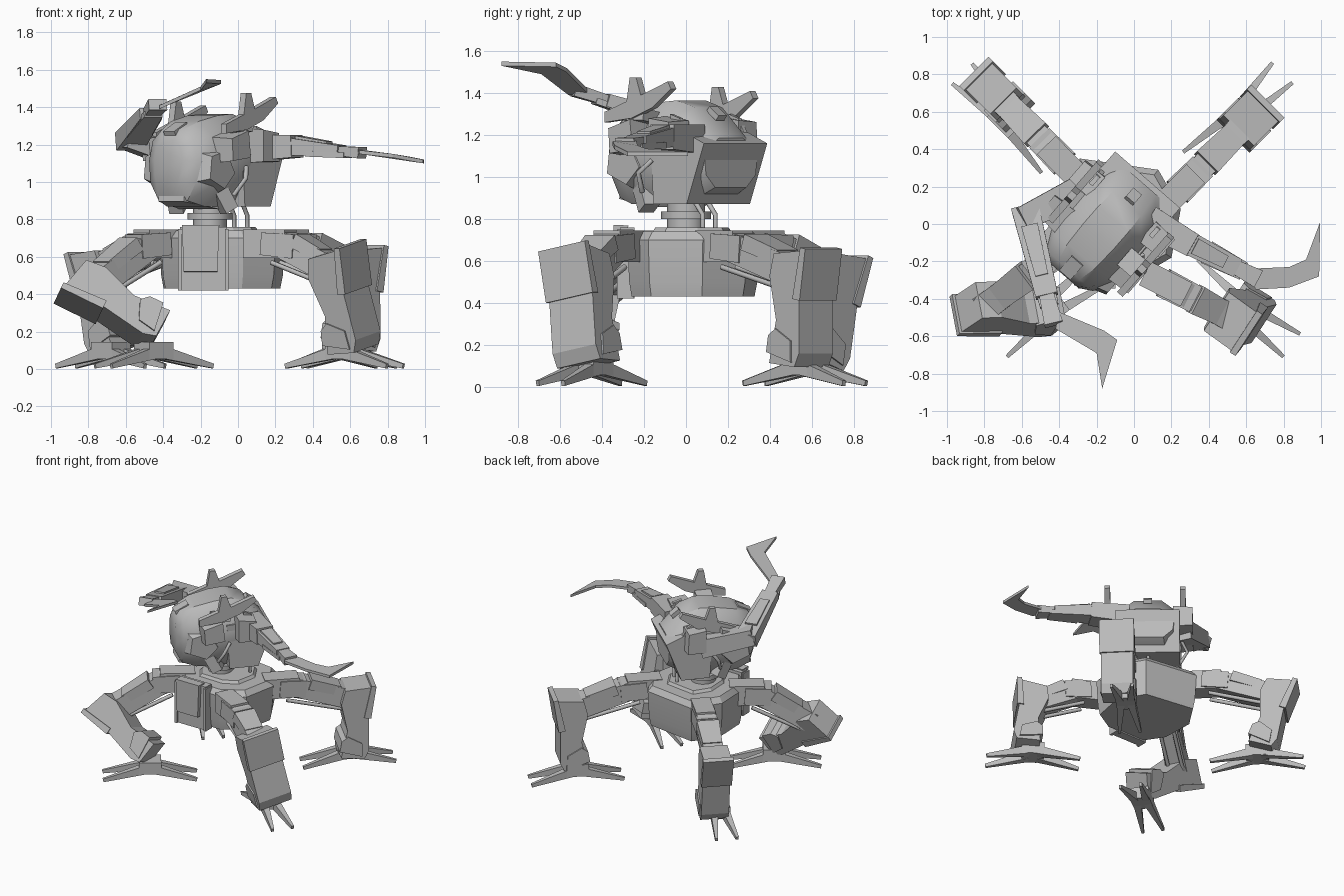
import bpy, bmesh
from math import radians, sin, cos
from mathutils import Vector, Matrix

cube = bpy.data.objects.get("Cube")
if cube:
    bpy.data.objects.remove(cube)

grey = bpy.data.materials.new("plain_grey")
grey.use_nodes = True
COLOUR = (0.5, 0.5, 0.5, 1)
grey.diffuse_color = COLOUR
grey.node_tree.nodes["Principled BSDF"].inputs["Base Color"].default_value = COLOUR
UP = Vector((0, 0, 1))


def loft(name, rings, smooth=0):
    """Skin closed rings of equal length and cap both ends."""
    bm = bmesh.new()
    rows = [[bm.verts.new(p) for p in ring] for ring in rings]
    for a, b in zip(rows, rows[1:]):
        for i in range(len(a)):
            j = (i + 1) % len(a)
            bm.faces.new((a[i], a[j], b[j], b[i]))
    bm.faces.new(rows[0][::-1])
    bm.faces.new(rows[-1])
    bmesh.ops.recalc_face_normals(bm, faces=bm.faces)
    mesh = bpy.data.meshes.new(name)
    bm.to_mesh(mesh)
    bm.free()
    mesh.materials.append(grey)
    ob = bpy.data.objects.new(name, mesh)
    bpy.context.collection.objects.link(ob)
    if smooth:
        bpy.ops.object.select_all(action='DESELECT')
        ob.select_set(True)
        bpy.context.view_layer.objects.active = ob
        bpy.ops.object.shade_smooth_by_angle(angle=radians(smooth))


def beam(name, a, b, w, h, w2=None, h2=None):
    """Box running from a to b, with optional end taper."""
    a, b = Vector(a), Vector(b)
    d = (b - a).normalized()
    side = d.cross(UP if abs(d.z) < 0.98 else Vector((0, 1, 0))).normalized()
    top = side.cross(d)
    ends = ((a, w, h), (b, w2 or w, h2 or h))
    loft(name, [[p + side * i * ww / 2 + top * j * hh / 2
                 for i, j in ((-1, -1), (1, -1), (1, 1), (-1, 1))] for p, ww, hh in ends])


def plate(name, matrix, profile, x0, x1, taper=1.0):
    """Profile in (y, z) extruded along x, then placed by matrix."""
    cy = sum(p[0] for p in profile) / len(profile)
    cz = sum(p[1] for p in profile) / len(profile)
    loft(name, [[matrix @ Vector((x, cy + (y - cy) * s, cz + (z - cz) * s)) for y, z in profile]
                for x, s in ((x0, 1), (x1, taper))])


def tube(name, points, radius):
    curve = bpy.data.curves.new(name, 'CURVE')
    curve.dimensions = '3D'
    curve.bevel_depth = radius
    curve.bevel_resolution = 1
    spline = curve.splines.new('POLY')
    spline.points.add(len(points) - 1)
    for p, co in zip(spline.points, points):
        p.co = (*co, 1)
    curve.use_fill_caps = True
    curve.materials.append(grey)
    bpy.context.collection.objects.link(bpy.data.objects.new(name, curve))


# Pelvis: eight-sided hull with a raised deck
hull = [(-.41, -.12), (-.31, -.27), (.03, -.28), (.2, -.18), (.25, .08), (.13, .29), (-.29, .35), (-.42, .15)]
centre = Vector((-.1, .02))


def hull_ring(scale, z):
    return [(*(centre + (Vector(p) - centre) * scale), z) for p in hull]


loft("pelvis", [hull_ring(s, z) for s, z in ((.93, .43), (.97, .5), (1, .7), (.9, .74))], 25)
loft("pelvis_deck", [hull_ring(s, z) for s, z in ((.62, .73), (.55, .76))])
beam("front_plate", (-.185, -.28, .42), (-.185, -.28, .76), .25, .07)
beam("front_panel", (-.2, -.32, .52), (-.2, -.31, .77), .18, .05, .2, .07)
for x in (-.31, -.06):
    beam("front_plate_rail", (x, -.29, .42), (x, -.29, .75), .02, .08)

# Neck and cables
for r, z0, z1 in ((.09, .75, .88), (.12, .8, .835)):
    loft("neck", [[(-.15 + r * cos(radians(a)), r * sin(radians(a)), z) for a in range(0, 360, 30)]
                  for z in (z0, z1)], 40)
for x, y in ((.03, .08), (-.04, .14)):
    tube("neck_cable", [(x - .06, y - .08, .96), (x, y - .03, .87), (x + .02, y, .82), (x + .02, y, .74)], .012)

# Head, turned to its right: broad rounded helmet, blunt at the face
HEAD = Matrix.Translation((-.15, -.02, 0)) @ Matrix.Rotation(radians(-41), 4, 'Z')


def head_ring(y, w, lo, hi):
    d = hi - lo
    half = [(w * .6, 0), (w * .95, .25), (w, .55), (w * .85, .82), (w * .45, .98)]
    points = [(x, lo + d * t) for x, t in half]
    points += [(-x, z) for x, z in reversed(points)]
    return [HEAD @ Vector((x, y, z)) for x, z in points]


loft("head_shell", [head_ring(*s) for s in (
    (-.34, .1, .98, 1.23), (-.3, .17, .9, 1.29), (-.2, .22, .87, 1.335), (-.06, .235, .87, 1.365),
    (.06, .235, .87, 1.375), (.17, .22, .88, 1.34), (.31, .19, .95, 1.19))], 35)
plate("head_back", HEAD, [(.02, .87), (.23, .87), (.34, 1.16), (.2, 1.22), (0, 1.21)], -.23, .23)
beam("rear_hatch", HEAD @ Vector((0, .19, 1.325)), HEAD @ Vector((0, .25, 1.28)), .06, .03)
beam("forehead_sensor", HEAD @ Vector((0, -.22, 1.29)), HEAD @ Vector((0, -.32, 1.24)), .08, .07)
beam("jaw", HEAD @ Vector((0, -.08, .9)), HEAD @ Vector((0, -.31, .94)), .28, .09, .18, .09)

for side, s in (("left", 1), ("right", -1)):
    H = HEAD @ Matrix.Diagonal((s, 1, 1, 1))
    # Forked crest fins, the right one set lower and further back
    F = H if s > 0 else H @ Matrix.Translation((-.04, .05, -.045))
    plate(side + "_crest_fin", F, [(-.22, 1.26), (-.22, 1.31), (-.08, 1.36), (-.06, 1.475), (-.02, 1.475), (.01, 1.39),
                                   (.18, 1.455), (.2, 1.42), (.08, 1.33), (-.05, 1.28)], .27, .31)
    beam(side + "_fin_mount", F @ Vector((.18, -.05, 1.28)), F @ Vector((.29, -.05, 1.3)), .12, .06)
    # Cheeks, ear pods and shoulder mounts
    plate(side + "_cheek", H, [(-.3, 1.0), (-.28, 1.16), (-.12, 1.2), (-.03, 1.04), (-.14, .93)], .15, .235, .75)
    plate(side + "_ear_pod", H, [(-.19, 1.1), (-.2, 1.24), (-.04, 1.29), (-.02, 1.12)], .18, .32, .85)
    plate(side + "_shoulder_mount", H, [(.06, 1.1), (.06, 1.29), (.2, 1.27), (.21, 1.1)], .18, .32, .9)
    plate(side + "_rear_window", H, [(.14, 1.22), (.12, 1.3), (.18, 1.28), (.22, 1.21)], .2, .225)
    tube(side + "_jaw_hose", [H @ Vector(p) for p in ((.24, .02, 1.08), (.28, -.03, 1.02), (.22, -.06, .93))], .013)
    beam(side + "_jaw_piston", H @ Vector((.15, -.12, .98)), H @ Vector((.18, -.05, .85)), .08, .08)


# Blade arms
def arm(side, shoulder, elbow, wrist, width, outline):
    s, e, w = Vector(shoulder), Vector(elbow), Vector(wrist)
    fore = (w - e).normalized()
    beam(side + "_upper_arm", s, e + (e - s) * .12, .16, .14, .13, .12)
    beam(side + "_forearm", e - fore * .05, e.lerp(w, .8), width, .1, width * .8, .06)
    beam(side + "_forearm_cover", e.lerp(w, .1) + UP * .025, e.lerp(w, .6) + UP * .02, .09, .07, .07, .05)
    beam(side + "_forearm_rail", e.lerp(w, .3) - UP * .03, e.lerp(w, .9) - UP * .02, .13, .03, .1, .03)
    beam(side + "_wrist", e.lerp(w, .8), w + fore * .05, .08, .05, .1, .06)
    loft(side + "_blade", [[Vector(p) + UP * dz for p in outline] for dz in (-.01, .01)])


arm("left", (.08, .02, 1.18), (.29, -.1, 1.19), (.62, -.27, 1.16), .13,
    [(.6, -.24, 1.17), (.65, -.35, 1.16), (.83, -.34, 1.14), (.99, -.28, 1.11), (.995, .01, 1.11), (.92, -.19, 1.125),
     (.83, -.23, 1.14)])
arm("right", (-.27, .19, 1.13), (-.57, .04, 1.23), (-.44, -.49, 1.4), .15,
    [(-.42, -.56, 1.4), (-.4, -.47, 1.41), (-.16, -.57, 1.51), (-.09, -.62, 1.535), (-.17, -.88, 1.54),
     (-.2, -.69, 1.5)])

# Legs: shin profile is (outward, height) about the ankle
SHIN = [(-.13, .49), (.07, .54), (.075, .3), (.12, .05), (.1, -.02), (-.07, -.03), (-.06, .18), (-.14, .38)]


def facing(yaw):
    return Matrix.Rotation(radians(yaw - 90), 4, 'Z')


def upright(x, y, yaw, tilt, roll=0):
    return (Matrix.Translation((x, y, .13)) @ facing(yaw) @ Matrix.Rotation(radians(-tilt), 4, 'X')
            @ Matrix.Rotation(radians(roll), 4, 'Y'))


def leg(name, hip, foot, toe_yaw, S, half):
    hip, foot = Vector((*hip, .67)), Vector((*foot, 0))

    # Foot: ankle block with two forked pairs of toes
    F = Matrix.Translation(foot) @ facing(toe_yaw)
    beam(name + "_ankle", F @ Vector((0, -.08, .1)), F @ Vector((0, .08, .1)), .14, .09)
    for end in (-1, 1):
        for k in (-1, 1):
            beam(name + "_toe", F @ Vector((k * .035, 0, .095)), F @ Vector((k * .075, end * .335, .016)),
                 .06, .07, .02, .025)

    # Shin, with a calf plate and an outer guard
    plate(name + "_shin", S, SHIN, -half, half)
    plate(name + "_calf", S, [(-.09, .02), (-.09, .1), (-.05, .14), (.06, .1), (.08, .0)], -half - .01, half + .01)
    plate(name + "_shin_guard", S, [(.04, .3), (.05, .55), (.085, .55), (.09, .3)], -half - .01, half + .01)

    # Hip and thigh pieces
    knee = S @ Vector((0, -.05, .41))
    flat = Vector((knee.x - hip.x, knee.y - hip.y, 0)).normalized()
    mid = hip + flat * .17
    side = flat.cross(UP)
    beam(name + "_hip", hip - flat * .08, mid, .14, .15)
    beam(name + "_hip_cover", hip + flat * .03, mid + flat * .05 - UP * .015, .16, .12, .15, .13)
    beam(name + "_thigh", mid - flat * .04, knee, .13, .14, .15, .15)
    beam(name + "_thigh_cover", mid.lerp(knee, .2) + UP * .045, mid.lerp(knee, .75) + UP * .045, .16, .08, .14, .07)
    for k in (-.05, .05):
        tube(name + "_thigh_rod", [hip + flat * .08 + side * k - UP * .1, knee + side * k - UP * .09], .014)


leg("front_left_leg", (.13, -.3), (.57, -.45), -36, upright(.6, -.46, -33, 0, 11), .125)
leg("back_left_leg", (.21, .15), (.555, .57), 45, upright(.59, .53, 45, 10), .115)
leg("back_right_leg", (-.35, .3), (-.68, .565), 135, upright(-.66, .62, 135, 21), .1)

# The front right shin lies rolled over on its side
along = Vector((-.9, 0, .42)).normalized()
across = Vector((-.17, .91, -.37))
across = (across - along * across.dot(along)).normalized()
rolled = Matrix((across, along.cross(across), along)).transposed().to_4x4()
leg("front_right_leg", (-.38, -.13), (-.45, -.45), 216, Matrix.Translation((-.435, -.46, .23)) @ rolled, .105)
